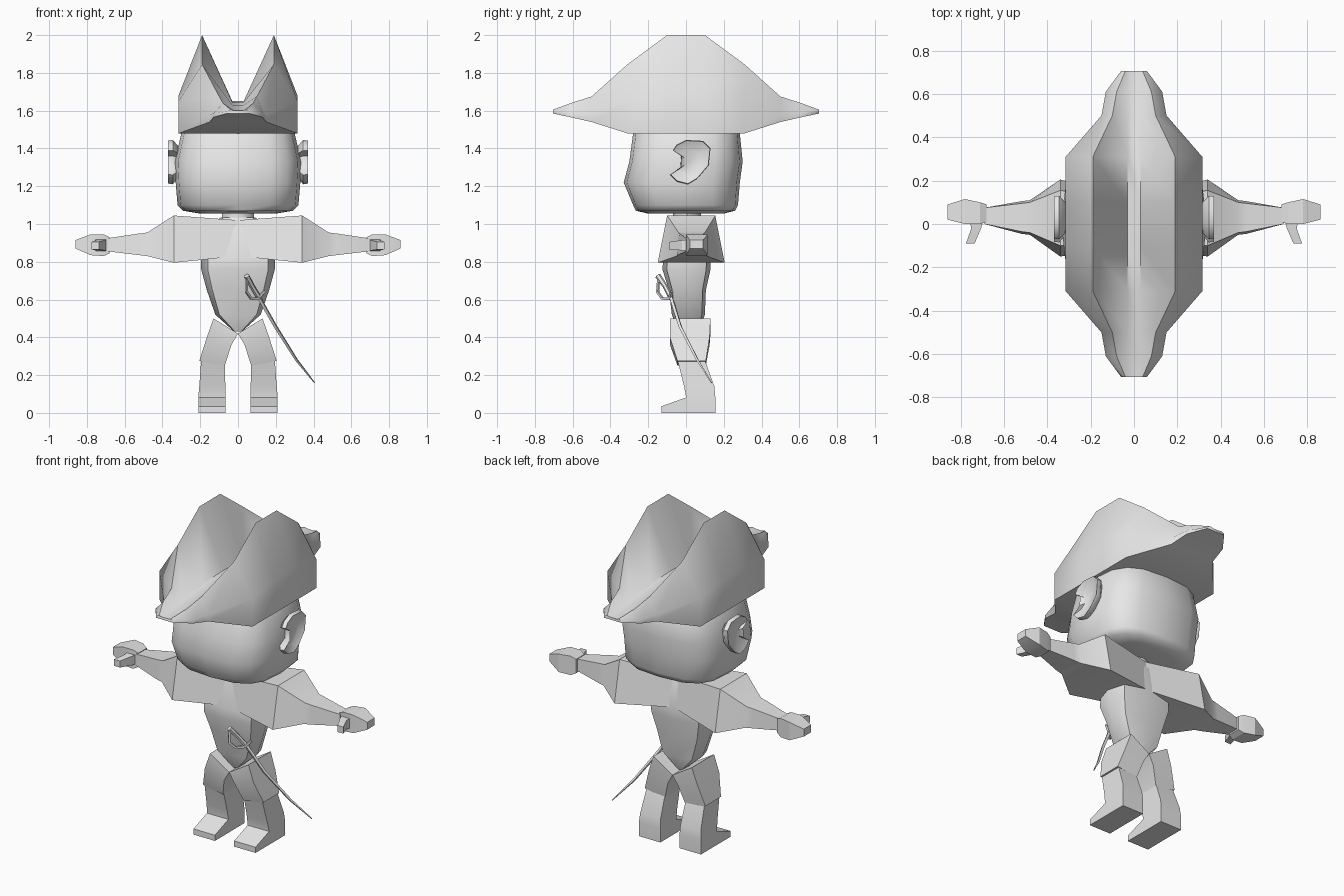
import bpy
import bmesh
from math import sin, cos, pi, radians, copysign

default_cube = bpy.data.objects.get("Cube")
if default_cube:
    bpy.data.objects.remove(default_cube, do_unlink=True)

grey = bpy.data.materials.new("plain grey")
grey.use_nodes = True
grey.diffuse_color = (.8, .8, .8, 1)
grey.node_tree.nodes["Principled BSDF"].inputs["Base Color"].default_value = (.8, .8, .8, 1)


def finish(name, mesh, angle):
    """Link a mesh as an object, colour it and smooth its soft edges."""
    mesh.materials.clear()
    mesh.materials.append(grey)
    part = bpy.data.objects.new(name, mesh)
    bpy.context.collection.objects.link(part)
    bpy.ops.object.select_all(action='DESELECT')
    part.select_set(True)
    bpy.context.view_layer.objects.active = part
    bpy.ops.object.shade_smooth_by_angle(angle=radians(angle))
    return part


def loft(name, rings, angle=30, side=1):
    """Skin a stack of equal point rings and cap both ends."""
    bm = bmesh.new()
    loops = [[bm.verts.new((x * side, y, z)) for x, y, z in ring] for ring in rings]
    for low, high in zip(loops, loops[1:]):
        for i in range(len(low)):
            j = (i + 1) % len(low)
            bm.faces.new((low[i], low[j], high[j], high[i]))
    bm.faces.new(loops[0])
    bm.faces.new(loops[-1])
    bmesh.ops.recalc_face_normals(bm, faces=bm.faces)
    mesh = bpy.data.meshes.new(name)
    bm.to_mesh(mesh)
    bm.free()
    return finish(name, mesh, angle)


def rounded_ring(z, half_width, front, back, count, power):
    """Horizontal rounded-box outline."""
    ring = []
    for i in range(count):
        c, s = cos(2 * pi * i / count), sin(2 * pi * i / count)
        u = copysign(abs(c) ** (2 / power), c)
        v = copysign(abs(s) ** (2 / power), s)
        ring.append((half_width * u, (front + back) / 2 + (back - front) / 2 * v, z))
    return ring


def arm_ring(x, front, back, bottom, top, flare=0):
    """Four-sided section across an arm, wider below by the flare."""
    return [(x, front - flare, bottom), (x, back + flare, bottom),
            (x, back, top), (x, front, top)]


def leg_ring(inner, outer, front, back, z, drop=0):
    """Four-sided section across a leg, lower on the inside by the drop."""
    return [(inner, front, z - drop), (outer, front, z),
            (outer, back, z), (inner, back, z - drop)]


def depth_ring(y, left, right, bottom, top):
    """Four-sided section across a part that runs front to back."""
    return [(left, y, bottom), (right, y, bottom), (right, y, top), (left, y, top)]


def rod(name, points, radii, resolution=0):
    """Thin rod along a polyline, turned into a mesh."""
    curve = bpy.data.curves.new(name, 'CURVE')
    curve.dimensions = '3D'
    curve.bevel_depth = 1
    curve.bevel_resolution = resolution
    curve.use_fill_caps = True
    spline = curve.splines.new('POLY')
    spline.points.add(len(points) - 1)
    for point, place, radius in zip(spline.points, points, radii):
        point.co = (*place, 1)
        point.radius = radius
    helper = bpy.data.objects.new(name + " path", curve)
    bpy.context.collection.objects.link(helper)
    graph = bpy.context.evaluated_depsgraph_get()
    mesh = bpy.data.meshes.new_from_object(helper.evaluated_get(graph))
    bpy.data.objects.remove(helper, do_unlink=True)
    return finish(name, mesh, 40)


# Hat: two tall folded brims with a valley between them and a spout at each end
def hat_section(y, width, bottom, shoulder, peak_width, peak, valley_width, valley):
    half = [(width, bottom), (width, shoulder), (peak_width, peak), (valley_width, valley)]
    outline = half + [(-x, z) for x, z in reversed(half)]
    return [(x, y, z) for x, z in outline]


hat_half = [
    (.705, .06, 1.585, 1.595, .04, 1.605, .02, 1.6),
    (.61, .13, 1.565, 1.585, .08, 1.64, .03, 1.61),
    (.5, .15, 1.54, 1.58, .1, 1.675, .03, 1.63),
    (.31, .315, 1.48, 1.65, .19, 1.845, .03, 1.645),
    (.1, .315, 1.48, 1.68, .19, 2, .03, 1.65),
]
hat_rows = [(-row[0], *row[1:]) for row in hat_half] + hat_half[::-1]
loft("hat", [hat_section(*row) for row in hat_rows], 55)

# Head: broad rounded box with a crisp jaw line
head_rows = [
    (1.055, .2, -.2, .2), (1.07, .29, -.265, .26), (1.1, .32, -.28, .275),
    (1.22, .33, -.33, .285), (1.33, .335, -.3, .3),
    (1.48, .3, -.28, .285), (1.56, .25, -.22, .22),
]
loft("head", [rounded_ring(*row, 16, 3) for row in head_rows], 50)
loft("neck", [rounded_ring(z, .085, -.07, .08, 8, 2) for z in (.98, 1.08)], 50)

# Torso: tapered shirt pointed at the crotch
torso_rows = [
    (.43, .02, -.04, .07), (.52, .12, -.075, .1), (.65, .165, -.09, .105),
    (.76, .195, -.125, .13), (.82, .195, -.12, .13), (.98, .18, -.09, .11),
    (1.035, .09, -.07, .08),
]
loft("torso", [rounded_ring(*row, 8, 3.5) for row in torso_rows], 40)

ear_outline = [
    (-.07, 1.39), (-.05, 1.42), (0, 1.445), (.09, 1.44), (.13, 1.4), (.12, 1.31),
    (.06, 1.24), (.01, 1.21), (-.05, 1.225), (-.085, 1.26), (-.03, 1.3), (-.025, 1.36),
]


def ear_ring(x, scale):
    return [(x, .03 + (y - .03) * scale, 1.33 + (z - 1.33) * scale) for y, z in ear_outline]


for side, word in ((1, "left"), (-1, "right")):
    # Ear: cupped shell
    loft(word + "_ear", [ear_ring(.31, .65), ear_ring(.345, 1),
                         ear_ring(.37, .97), ear_ring(.35, .6)], 50, side)

    # Arm: flared shoulder narrowing to the wrist
    loft(word + "_sleeve", [
        arm_ring(0, -.08, .1, .83, 1.02, .02),
        arm_ring(.34, -.1, .155, .795, 1.045, .05),
        arm_ring(.48, -.04, .1, .83, .955, .01),
        arm_ring(.52, -.035, .095, .835, .95, .01),
        arm_ring(.69, 0, .075, .855, .925),
    ], 30, side)
    loft(word + "_hand", [
        arm_ring(.68, .01, .09, .845, .93),
        arm_ring(.71, 0, .1, .83, .945),
        arm_ring(.78, 0, .115, .835, .945),
        arm_ring(.86, .02, .09, .87, .915),
    ], 20, side)
    loft(word + "_thumb", [
        depth_ring(.03, .69, .76, .855, .92),
        depth_ring(-.02, .705, .75, .86, .915),
        depth_ring(-.09, .735, .775, .865, .905),
    ], 20, side)

    # Leg: loose thigh over a straight shin and wedge foot
    loft(word + "_thigh", [
        leg_ring(0, .13, -.085, .13, .5, .08),
        leg_ring(.035, .165, -.085, .125, .4, .04),
        leg_ring(.07, .205, -.045, .105, .275, .025),
    ], 25, side)
    loft(word + "_shin", [
        leg_ring(.07, .195, -.045, .1, .28),
        leg_ring(.067, .205, -.01, .15, .14),
        leg_ring(.065, .21, 0, .155, .085),
        leg_ring(.065, .21, 0, .155, 0),
    ], 25, side)
    loft(word + "_foot", [depth_ring(.01, .065, .21, 0, .085),
                          depth_ring(-.13, .065, .21, 0, .035)], 20, side)

# Sword: slightly curved blade hanging at the left hip
rod("sword_blade", [(.1, -.085, .63), (.2, -.03, .455), (.31, .06, .28), (.405, .135, .16)],
    (.011, .01, .008, .003))
rod("sword_grip", [(.045, -.148, .725), (.075, -.11, .67), (.105, -.085, .62)],
    (.016, .013, .014), 1)
rod("sword_guard", [(.045, -.145, .71), (.045, -.15, .64), (.07, -.125, .605),
                    (.105, -.085, .605), (.14, -.075, .645)],
    (.008, .009, .009, .01, .008))
